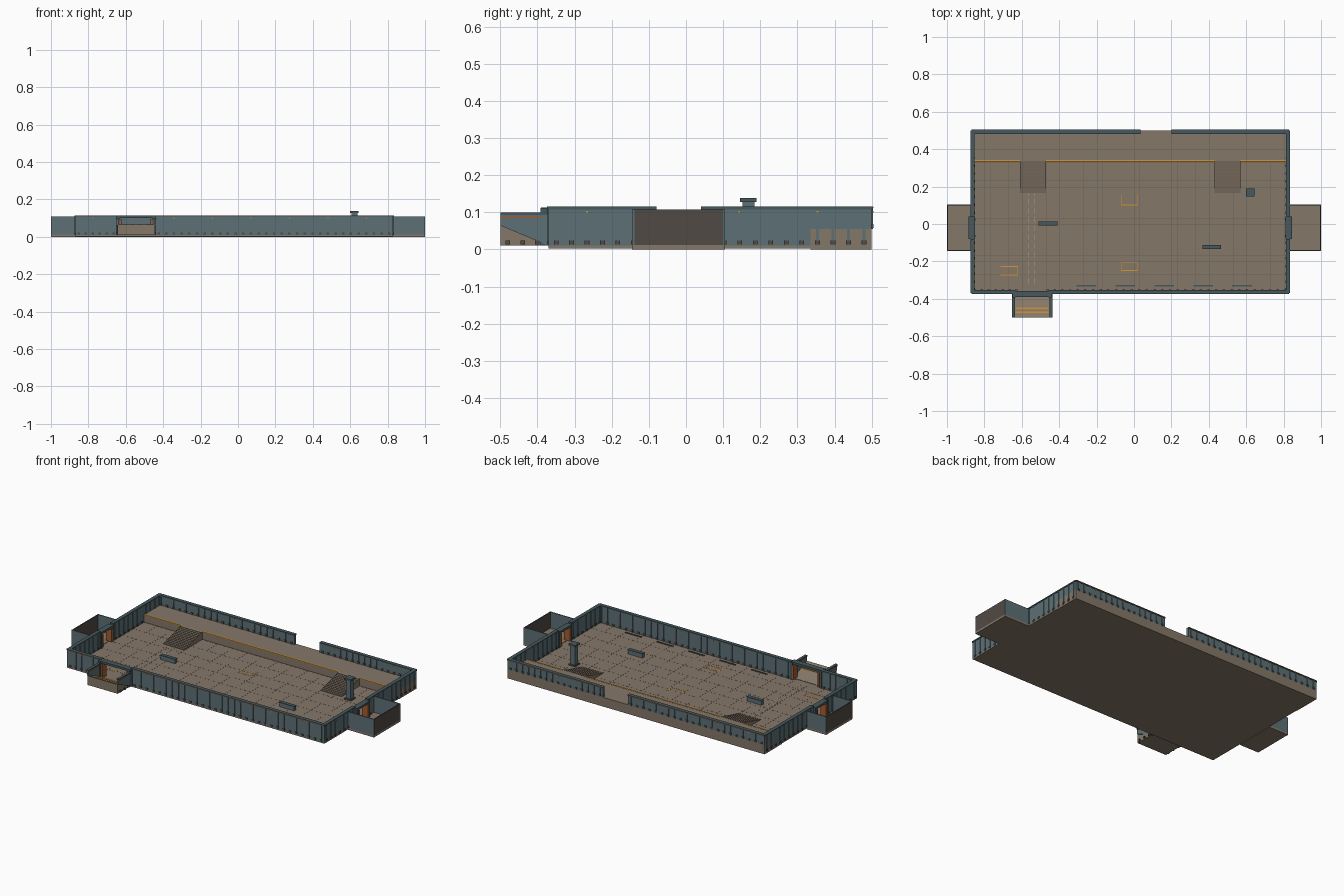
import bpy, bmesh
from mathutils import Matrix, Vector

cube = bpy.data.objects.get("Cube")
if cube:
    bpy.data.objects.remove(cube, do_unlink=True)


def material(name, rgb):
    col = [(c / 255 / 12.92 if c < 11 else ((c / 255 + 0.055) / 1.055) ** 2.4) for c in rgb] + [1]
    m = bpy.data.materials.new(name)
    m.use_nodes = True
    m.diffuse_color = col
    m.node_tree.nodes["Principled BSDF"].inputs["Base Color"].default_value = col
    return m


STEEL = material("blue grey steel", (92, 112, 117))
TRIM = material("dark steel trim", (70, 88, 93))
GROUND = material("tan concrete", (133, 119, 105))
SEAM = material("worn concrete", (112, 99, 87))
DARK = material("dark brown panel", (80, 74, 69))
RUST = material("rust orange", (164, 92, 48))
YELLOW = material("marking yellow", (214, 150, 46))
PALE = material("pale marking", (172, 162, 146))


def finish(name, bm, mat):
    bmesh.ops.recalc_face_normals(bm, faces=bm.faces)
    me = bpy.data.meshes.new(name)
    bm.to_mesh(me)
    bm.free()
    me.materials.append(mat)
    ob = bpy.data.objects.new(name, me)
    bpy.context.collection.objects.link(ob)
    return ob


def boxes(name, mat, items):
    """Join boxes given as x0, x1, y0, y1, z0, z1 into one object."""
    bm = bmesh.new()
    for x0, x1, y0, y1, z0, z1 in items:
        mid = Vector((x0 + x1, y0 + y1, z0 + z1)) / 2
        size = Matrix.Diagonal((x1 - x0, y1 - y0, z1 - z0, 1))
        bmesh.ops.create_cube(bm, size=1, matrix=Matrix.Translation(mid) @ size)
    return finish(name, bm, mat)


def wedge(name, mat, x0, x1, profile):
    """Extrude a y-z profile along x."""
    bm = bmesh.new()
    face = bm.faces.new([bm.verts.new((x0, y, z)) for y, z in profile])
    moved = bmesh.ops.extrude_face_region(bm, geom=[face])["geom"]
    verts = [v for v in moved if isinstance(v, bmesh.types.BMVert)]
    bmesh.ops.translate(bm, verts=verts, vec=(x1 - x0, 0, 0))
    return finish(name, bm, mat)


# Overall layout
L, R, F, B = -0.87, 0.83, -0.37, 0.5
FLOOR, DECK, TOP, T = 0.01, 0.055, 0.115, 0.015
DOOR = (-0.08, 0.04)
GATE = (-0.645, -0.445)
GAP = (0.035, 0.2)

# Floor and raised rear platform
boxes("arena_floor", GROUND, [(L, R, F, 0.335, 0.003, FLOOR)])
boxes("rear_platform", GROUND, [(L, R, 0.335, B, 0, DECK)])
ramps = [(-0.61, -0.47), (0.43, 0.57)]
for i, (a, b) in enumerate(ramps):
    wedge(f"platform_ramp_{i + 1}", GROUND, a, b, [(0.165, FLOOR), (0.336, FLOOR), (0.336, DECK + 0.001)])
    n = 14
    treads = []
    for k in range(n):
        t = k / n
        y, z = 0.165 + 0.17 * t, FLOOR + (DECK - FLOOR) * t
        treads.append((a, b, y, y + 0.005, z, z + 0.003))
    boxes(f"ramp_treads_{i + 1}", SEAM, treads)

# Thin floor seams
seams = [(L + 0.1 * k, L + 0.1 * k + 0.0015, F, 0.335, FLOOR, FLOOR + 0.0004) for k in range(1, 17)]
seams += [(L, R, F + 0.1 * k, F + 0.1 * k + 0.0015, FLOOR, FLOOR + 0.0004) for k in range(1, 8)]
boxes("floor_seams", SEAM, seams)

# Perimeter wall runs: axis, start, end, fixed outer coordinate, inward direction, base
runs = [("x", L, GATE[0], F, 1, FLOOR), ("x", GATE[1], R, F, 1, FLOOR),
        ("x", L, GAP[0], B, -1, DECK), ("x", GAP[1], R, B, -1, DECK)]
for edge, inward in ((L, 1), (R, -1)):
    runs += [("y", F, DOOR[0], edge, inward, FLOOR), ("y", DOOR[1], B, edge, inward, FLOOR)]


def along(axis, a, b, c, d, z0, z1):
    c, d = min(c, d), max(c, d)
    return (a, b, c, d, z0, z1) if axis == "x" else (c, d, a, b, z0, z1)


walls, caps, ribs, feet, lamps, stripes = [], [], [], [], [], []
for axis, a, b, c, s, base in runs:
    walls.append(along(axis, a, b, c, c + s * T, base, TOP - 0.006))
    caps.append(along(axis, a, b, c - s * 0.004, c + s * (T + 0.003), TOP - 0.007, TOP))
    if axis == "x":
        stripes.append(along(axis, a, b, c - s * 0.0046, c, TOP - 0.004, TOP - 0.001))
    count = max(1, round((b - a) / 0.0405))
    for k in range(count):
        p = a + (k + 0.5) * (b - a) / count
        ribs.append(along(axis, p - 0.004, p + 0.004, c - s * 0.003, c + s * (T + 0.003), base, TOP - 0.007))
        feet.append(along(axis, p - 0.0065, p + 0.0065, c - s * 0.0045, c + s * (T + 0.005), base + 0.003, base + 0.014))
        if k % 5 == 2:
            lamps.append(along(axis, p - 0.003, p + 0.003, c - s * 0.005, c + s * (T + 0.005), 0.099, 0.104))
boxes("perimeter_walls", STEEL, walls)
boxes("wall_caps", TRIM, caps)
boxes("wall_ribs", STEEL, ribs)
boxes("rib_feet", DARK, feet)
boxes("wall_lamps", YELLOW, lamps)
boxes("wall_stripes", RUST, stripes)

# Side rooms with doorways, mirrored across the hall
for side, edge, outer in (("left", R, 1.0), ("right", L, -1.0)):
    s = 1 if outer > 0 else -1

    def span(u, v, *rest):
        return (min(u, v), max(u, v), *rest)

    boxes(f"{side}_room_floor", GROUND, [span(edge, outer, -0.145, 0.105, 0, 0.012)])
    boxes(f"{side}_room_sides", STEEL, [span(edge, outer, y, y + 0.006, 0.012, 0.108) for y in (-0.145, 0.099)])
    boxes(f"{side}_room_end", DARK, [span(outer, outer - s * 0.006, -0.144, 0.104, 0.012, 0.107)])
    x0, x1 = edge - s * 0.02, edge + s * 0.014
    boxes(f"{side}_door_frame", TRIM, [span(x0, x1, DOOR[0], DOOR[0] + 0.012, FLOOR, 0.1),
                                       span(x0, x1, DOOR[1] - 0.012, DOOR[1], FLOOR, 0.1),
                                       span(x0, x1, *DOOR, 0.094, 0.106)])
    boxes(f"{side}_door_panels", RUST, [span(x0 - s * 0.002, x1 + s * 0.002, y, y + 0.012, 0.014, 0.09)
                                        for y in (DOOR[0] + 0.01, DOOR[1] - 0.022)])

# Front entry: outward rising ramp, rails and gate
g0, g1 = GATE
wedge("entry_ramp", GROUND, g0, g1, [(F, FLOOR), (-0.5, FLOOR), (-0.5, 0.065), (F, 0.012)])
for side, x in (("left", g1), ("right", g0)):
    wedge(f"entry_{side}_rail", STEEL, x - 0.005, x + 0.005, [(F, FLOOR), (-0.499, 0.064), (-0.499, 0.095), (F, 0.095)])
    boxes(f"entry_{side}_rail_cap", TRIM, [(x - 0.008, x + 0.008, -0.5, F, 0.093, 0.099)])
    boxes(f"entry_{side}_rail_stripe", RUST, [(x - 0.0065, x + 0.0065, -0.499, F - 0.02, 0.086, 0.09)])
    boxes(f"entry_{side}_feet", DARK, [(x - 0.007, x + 0.007, y - 0.006, y + 0.006, 0.013, 0.024) for y in (-0.48, -0.44, -0.4)])
boxes("gate_frame", TRIM, [(g0 - 0.005, g0 + 0.012, -0.392, -0.352, FLOOR, 0.112),
                           (g1 - 0.012, g1 + 0.005, -0.392, -0.352, FLOOR, 0.112),
                           (g0, g1, -0.39, -0.358, 0.1, 0.113)])
boxes("gate_panels", RUST, [(x, x + 0.012, -0.388, -0.35, 0.014, 0.095) for x in (g0 + 0.01, g1 - 0.022)])
stripe_rows = []
for y in (-0.45, -0.472):
    z = 0.012 + 0.053 * (F - y) / (F + 0.5)
    stripe_rows.append((g0 + 0.012, g1 - 0.012, y - 0.004, y + 0.004, z - 0.002, z + 0.003))
boxes("entry_ramp_stripes", YELLOW, stripe_rows)

# Painted floor markings
z0, z1 = FLOOR, FLOOR + 0.001
W = 0.004
marks = []
for x0, x1, y0, y1, sides in ((-0.07, 0.02, 0.1, 0.155, "lrb"), (-0.07, 0.02, -0.25, -0.205, "lrbt"),
                              (-0.715, -0.62, -0.275, -0.225, "rbt")):
    lines = {"l": (x0, x0 + W, y0, y1, z0, z1), "r": (x1 - W, x1, y0, y1, z0, z1),
             "b": (x0, x1, y0, y0 + W, z0, z1), "t": (x0, x1, y1 - W, y1, z0, z1)}
    marks += [lines[k] for k in sides]
boxes("bay_markings", YELLOW, marks)
ends = [L + T, *ramps[0], *ramps[1], R - T]
boxes("platform_edge_line", YELLOW, [(ends[i], ends[i + 1], 0.334, 0.342, DECK - 0.003, DECK + 0.001) for i in (0, 2, 4)])
boxes("lane_dashes", PALE, [(x, x + W, y, y + 0.03, z0, z1) for x in (-0.565, -0.533)
                            for y in [-0.32 + 0.047 * k for k in range(11)]])

# Floor grilles, barriers and pillar
boxes("floor_grilles", TRIM, [(x, x + 0.105, -0.333, -0.325, FLOOR, FLOOR + 0.004) for x in [-0.307 + 0.208 * k for k in range(5)]])
spots = [(-0.46, 0.003), (0.415, -0.122)]
boxes("barriers", STEEL, [(x - 0.048, x + 0.048, y - 0.009, y + 0.009, FLOOR, 0.034) for x, y in spots])
boxes("barrier_caps", TRIM, [(x - 0.05, x + 0.05, y - 0.011, y + 0.011, 0.032, 0.037) for x, y in spots])
px, py = 0.622, 0.168
boxes("pillar", STEEL, [(px - 0.016, px + 0.016, py - 0.016, py + 0.016, FLOOR, 0.13)])
boxes("pillar_collars", TRIM, [(px - 0.022, px + 0.022, py - 0.022, py + 0.022, *z) for z in ((0.128, 0.138), (FLOOR, 0.018))])
